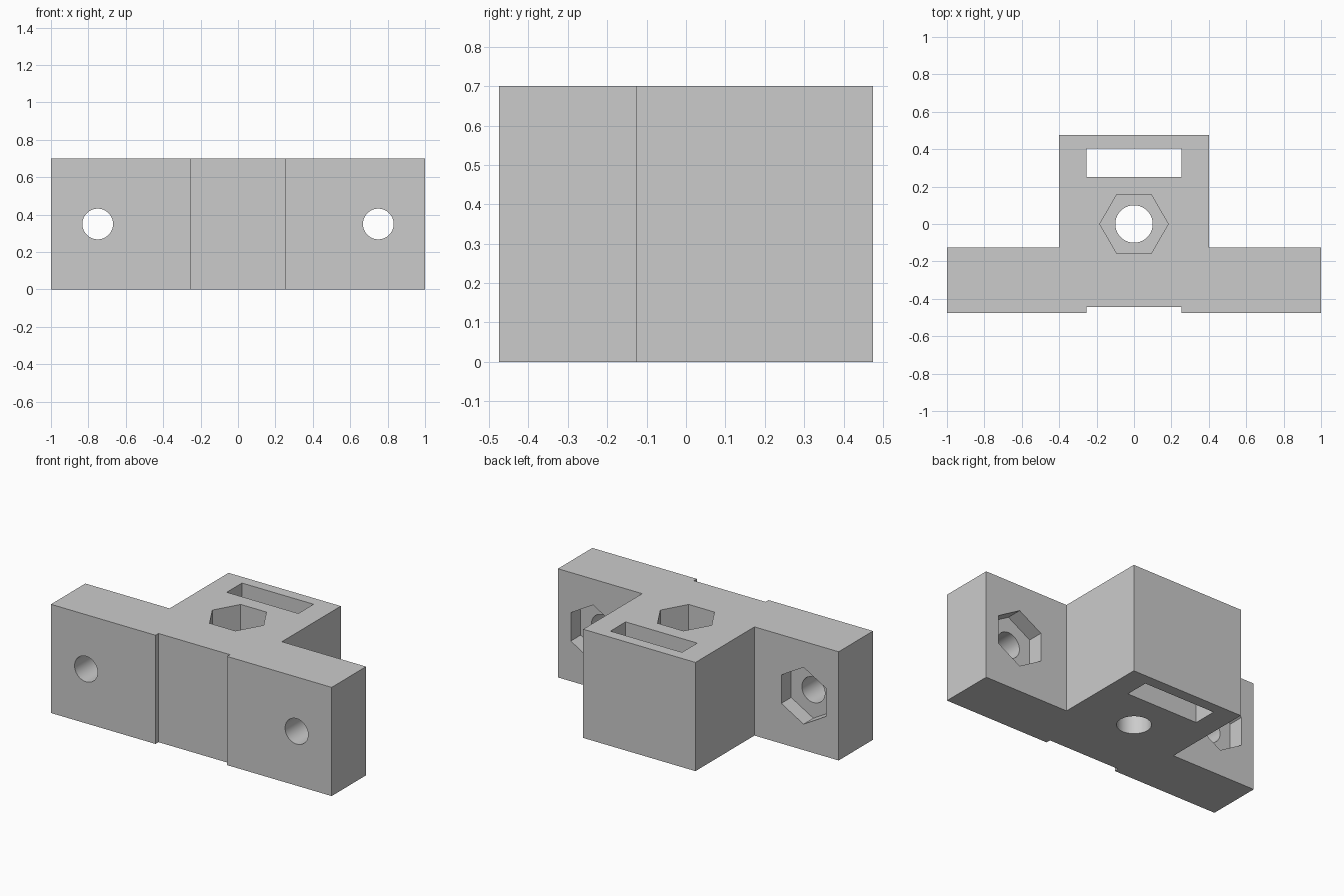
import bpy
import bmesh
from math import pi
from mathutils import Matrix, Vector

HEIGHT = 0.70
BACK, FRONT, STEP = 0.475, -0.475, -0.125   # y of the main faces
NUT_RADIUS = 0.183

cube = bpy.data.objects.get("Cube")
if cube:
    bpy.data.objects.remove(cube, do_unlink=True)

grey = bpy.data.materials.new("light grey plastic")
grey.use_nodes = True
colour = (0.6, 0.6, 0.6, 1)
grey.diffuse_color = colour
grey.node_tree.nodes["Principled BSDF"].inputs["Base Color"].default_value = colour


def make_object(name, bm):
    bmesh.ops.recalc_face_normals(bm, faces=bm.faces)
    mesh = bpy.data.meshes.new(name)
    bm.to_mesh(mesh)
    bm.free()
    mesh.materials.append(grey)
    obj = bpy.data.objects.new(name, mesh)
    bpy.context.collection.objects.link(obj)
    return obj


def prism(name, outline, z0, z1):
    """Extrude an xy outline from z0 up to z1."""
    bm = bmesh.new()
    face = bm.faces.new([bm.verts.new((x, y, z0)) for x, y in outline])
    top = bmesh.ops.extrude_face_region(bm, geom=[face])["geom"]
    verts = [v for v in top if isinstance(v, bmesh.types.BMVert)]
    bmesh.ops.translate(bm, verts=verts, vec=(0, 0, z1 - z0))
    return make_object(name, bm)


def rod(name, sides, radius, start, end, twist=0):
    """Straight rod with flat ends, along z or y."""
    start, end = Vector(start), Vector(end)
    axis = end - start
    turn = Matrix.Rotation(pi / 2, 4, "X") if abs(axis.y) > abs(axis.z) else Matrix()
    bm = bmesh.new()
    bmesh.ops.create_cone(
        bm, cap_ends=True, segments=sides, radius1=radius, radius2=radius,
        depth=axis.length,
        matrix=Matrix.Translation((start + end) / 2) @ turn @ Matrix.Rotation(twist, 4, "Z"))
    return make_object(name, bm)


# T-shaped body with a shallow recess across the front
half = [(0.255, FRONT + 0.03), (0.255, FRONT), (1, FRONT),
        (1, STEP), (0.4, STEP), (0.4, BACK)]
outline = half + [(-x, y) for x, y in reversed(half)]
body = prism("mount_body", outline, 0, HEIGHT)

# Belt slot, vertical bolt hole and its nut pocket
slot = [(-0.255, 0.25), (0.255, 0.25), (0.255, 0.405), (-0.255, 0.405)]
cutters = [
    prism("slot_cutter", slot, -0.1, HEIGHT + 0.1),
    rod("centre_hole_cutter", 64, 0.1, (0, 0, -0.1), (0, 0, HEIGHT + 0.1)),
    rod("centre_nut_cutter", 6, NUT_RADIUS, (0, 0, 0.35), (0, 0, HEIGHT + 0.1), pi / 2),
]

# Bolt hole and rear nut pocket in each wing
for side, x in (("left", 0.75), ("right", -0.75)):
    z = HEIGHT / 2
    cutters.append(rod(side + "_hole_cutter", 64, 0.082,
                       (x, FRONT - 0.1, z), (x, STEP + 0.1, z)))
    cutters.append(rod(side + "_nut_cutter", 6, NUT_RADIUS,
                       (x, STEP - 0.1, z), (x, STEP + 0.1, z)))

# Cut everything out of the body, then discard the cutters
bpy.context.view_layer.objects.active = body
for cutter in cutters:
    cutter.hide_render = True
    cut = body.modifiers.new(cutter.name, "BOOLEAN")
    cut.operation = "DIFFERENCE"
    cut.solver = "EXACT"
    cut.object = cutter
    bpy.ops.object.modifier_apply(modifier=cut.name)
for cutter in cutters:
    bpy.data.objects.remove(cutter, do_unlink=True)

# Round bores smooth, every other edge crisp
for obj in bpy.context.selected_objects:
    obj.select_set(False)
body.select_set(True)
bpy.ops.object.shade_smooth_by_angle(angle=pi / 6)
